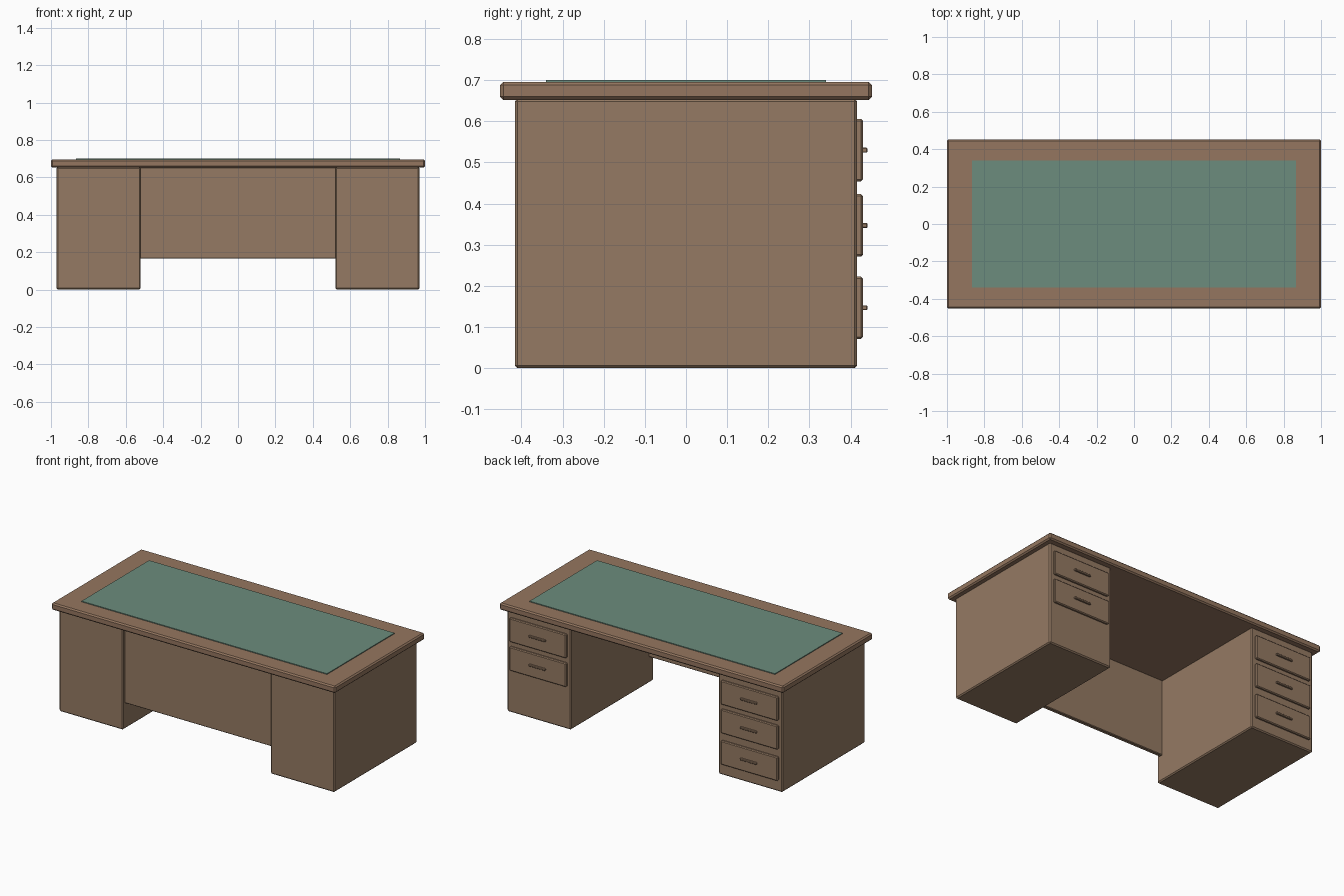
import bpy

old = bpy.data.objects.get("Cube")
if old:
    bpy.data.objects.remove(old, do_unlink=True)


def material(name, rgb):
    m = bpy.data.materials.new(name)
    m.use_nodes = True
    m.diffuse_color = (*rgb, 1)
    m.node_tree.nodes["Principled BSDF"].inputs["Base Color"].default_value = (*rgb, 1)
    return m


wood = material("brown_wood", (0.30, 0.195, 0.125))
top_wood = material("warm_brown_wood", (0.30, 0.183, 0.116))
leather = material("green_leather", (0.15, 0.262, 0.205))


def box(name, x, y, z, mat, bevel=0.0):
    """Box from (min, max) ranges, with optional chamfered edges."""
    ranges = (x, y, z)
    bpy.ops.mesh.primitive_cube_add(size=1, location=[(a + b) / 2 for a, b in ranges])
    ob = bpy.context.object
    ob.name = name
    ob.scale = [b - a for a, b in ranges]
    bpy.ops.object.transform_apply(location=False, rotation=False, scale=True)
    ob.data.materials.append(mat)
    if bevel:
        mod = ob.modifiers.new("chamfer", "BEVEL")
        mod.width = bevel
        mod.segments = 1
    return ob


# Desktop and writing pad
box("desktop", (-1, 1), (-0.452, 0.452), (0.652, 0.696), top_wood, 0.008)
box("writing_pad", (-0.865, 0.865), (-0.34, 0.34), (0.69, 0.701), leather)

# Panel closing the front of the knee space
box("modesty_panel", (-0.525, 0.525), (-0.397, -0.372), (0.165, 0.654), wood, 0.004)

# Pedestals with drawers on the back: two on the left, three on the right
drawer_heights = (0.53, 0.347, 0.147)
for side, sign, count in (("left", 1, 2), ("right", -1, 3)):
    cx = sign * 0.745
    box(side + "_pedestal", (cx - 0.225, cx + 0.225), (-0.416, 0.416), (0, 0.655), wood, 0.007)
    for i, z in enumerate(drawer_heights[:count], 1):
        box(f"{side}_drawer_{i}", (cx - 0.2, cx + 0.2), (0.40, 0.43),
            (z - 0.076, z + 0.076), wood, 0.005)
        box(f"{side}_handle_{i}", (cx - 0.058, cx + 0.058), (0.425, 0.441),
            (z - 0.006, z + 0.006), wood, 0.002)
